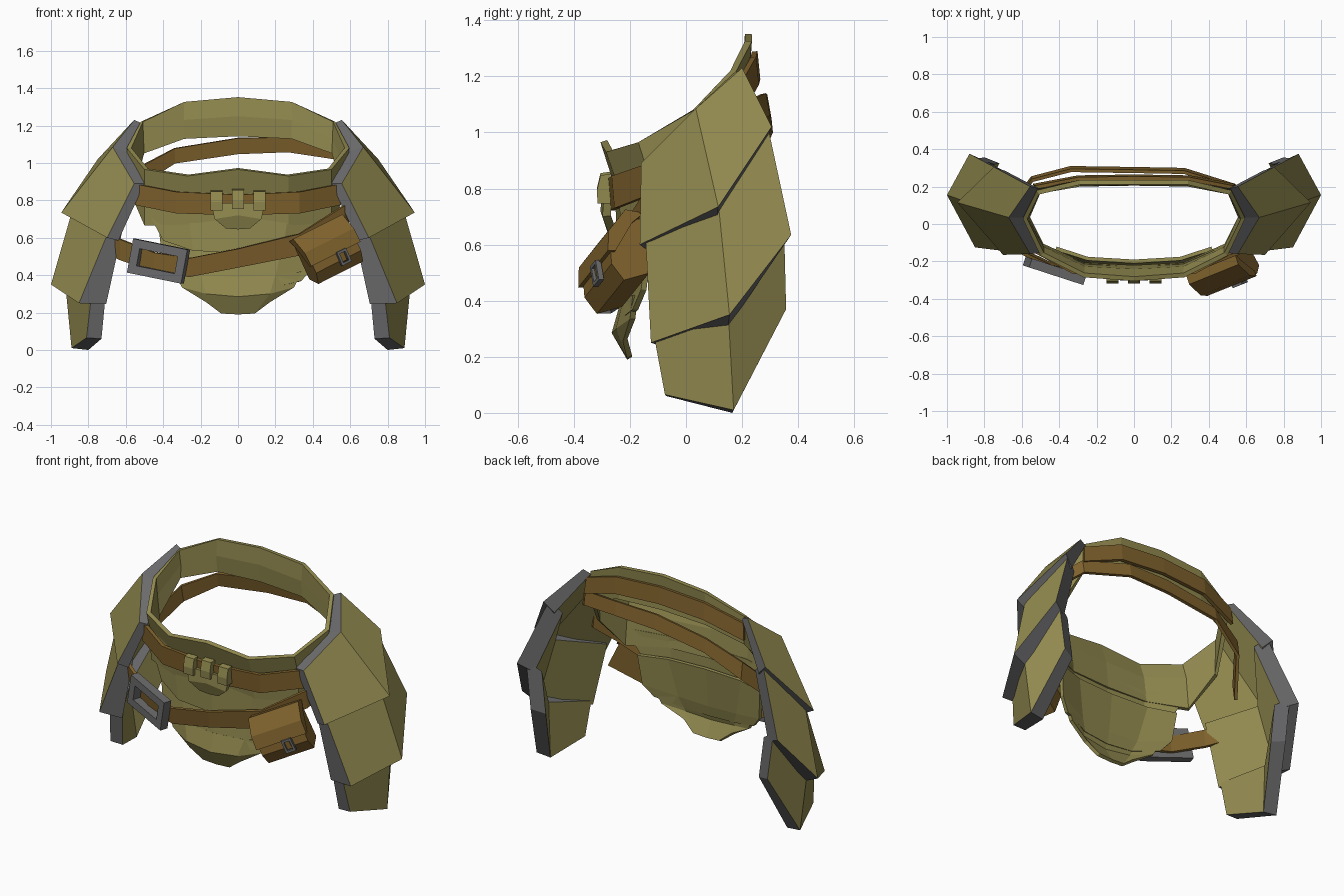
import bpy, bmesh, math
from mathutils import Matrix, Vector

if "Cube" in bpy.data.objects:
    bpy.data.objects.remove(bpy.data.objects["Cube"])


def material(name, rgb):
    m = bpy.data.materials.new(name)
    m.diffuse_color = (*rgb, 1)
    m.use_nodes = True
    m.node_tree.nodes["Principled BSDF"].inputs["Base Color"].default_value = m.diffuse_color
    return m


OLIVE = material("olive plate", (0.285, 0.25, 0.078))
BROWN = material("brown leather", (0.215, 0.122, 0.026))
GRAY = material("gray metal", (0.145, 0.145, 0.15))


def finish(name, bm, mats):
    me = bpy.data.meshes.new(name)
    bm.to_mesh(me)
    bm.free()
    for m in mats:
        me.materials.append(m)
    ob = bpy.data.objects.new(name, me)
    bpy.context.collection.objects.link(ob)
    return ob


def sheet(name, rows, mat, thick, closed=False, offset=-1):
    """Loft rows of points into a thick shell whose normals point away from the waist."""
    bm = bmesh.new()
    vs = [[bm.verts.new(p) for p in r] for r in rows]
    n = len(rows[0])
    for a, b in zip(vs, vs[1:]):
        for i in range(n if closed else n - 1):
            j = (i + 1) % n
            bm.faces.new((a[i], a[j], b[j], b[i]))
    bm.normal_update()
    out = 0
    for f in bm.faces:
        c = f.calc_center_median()
        out += f.normal.dot(Vector((c.x, c.y - 0.03, 0))) * f.calc_area()
    if out < 0:
        bmesh.ops.reverse_faces(bm, faces=bm.faces[:])
    ob = finish(name, bm, [mat])
    mod = ob.modifiers.new("thickness", "SOLIDIFY")
    mod.thickness = thick
    mod.offset = offset
    return ob


def hip_plate(name, outer, inner, s):
    """Folded two-panel plate: olive faces with a gray edge all round."""
    bm = bmesh.new()
    loops = []
    for top, low in (outer, inner):
        t, b = ([bm.verts.new((s * x, y, z)) for x, y, z in r] for r in (top, low))
        for i in (0, 1):
            bm.faces.new((t[i], t[i + 1], b[i + 1], b[i]))
        loops.append(t + b[::-1])
    o, q = loops
    for i in range(6):
        j = (i + 1) % 6
        bm.faces.new((o[i], o[j], q[j], q[i])).material_index = 1
    bmesh.ops.recalc_face_normals(bm, faces=bm.faces[:])
    return finish(name, bm, [OLIVE, GRAY])


def mirror(half, closed=False):
    """Complete a half row that starts at the front centre."""
    flip = [(-x, y, z) for x, y, z in half]
    if closed:
        return half + flip[-2:0:-1]
    return flip[:0:-1] + half


def prism(name, profile, half_width, mat, matrix):
    """Extrude a y-z profile along local x."""
    bm = bmesh.new()
    a = [bm.verts.new((-half_width, y, z)) for y, z in profile]
    b = [bm.verts.new((half_width, y, z)) for y, z in profile]
    n = len(profile)
    bm.faces.new(a)
    bm.faces.new(b[::-1])
    for i in range(n):
        j = (i + 1) % n
        bm.faces.new((a[j], a[i], b[i], b[j]))
    bmesh.ops.transform(bm, matrix=matrix, verts=bm.verts)
    bmesh.ops.recalc_face_normals(bm, faces=bm.faces[:])
    return finish(name, bm, [mat])


def frame(name, w, h, rim, thick, matrix):
    rows = []
    for d in (0, rim):
        x, z = w / 2 - d, h / 2 - d
        rows.append([matrix @ Vector(p) for p in
                     ((-x, 0, -z), (x, 0, -z), (x, 0, z), (-x, 0, z))])
    return sheet(name, rows, GRAY, thick, closed=True, offset=0)


def place(loc, yaw, tilt):
    return (Matrix.Translation(loc) @ Matrix.Rotation(math.radians(yaw), 4, 'Z')
            @ Matrix.Rotation(math.radians(tilt), 4, 'Y'))


# Waist band: tilted ring with a flared top edge
band = [
    [(0, -.305, .965), (.27, -.285, .93), (.5, -.17, .965), (.595, .03, 1.08),
     (.52, .18, 1.22), (.29, .235, 1.325), (0, .235, 1.35)],
    [(0, -.265, .84), (.27, -.25, .83), (.5, -.14, .87), (.59, .03, .98),
     (.52, .19, 1.13), (.29, .225, 1.23), (0, .23, 1.25)],
    [(0, -.245, .67), (.27, -.23, .67), (.5, -.125, .665), (.58, .03, .85),
     (.52, .18, 1.05), (.29, .235, 1.13), (0, .24, 1.145)],
]
sheet("waist_band", [mirror(r, True) for r in band], OLIVE, .025, closed=True)

# Layered front apron
aprons = {
    "upper_apron": [
        [(0, -.25, .74), (.27, -.23, .74), (.5, -.13, .77)],
        [(0, -.25, .52), (.24, -.235, .53), (.40, -.17, .585)]],
    "lower_apron": [
        [(0, -.21, .62), (.25, -.195, .62), (.42, -.14, .62)],
        [(0, -.235, .385), (.2, -.225, .395), (.40, -.16, .44)],
        [(0, -.25, .32), (.17, -.24, .33), (.34, -.19, .37)]],
    "apron_tongue": [
        [(0, -.235, .39), (.2, -.225, .40), (.34, -.19, .42)],
        [(0, -.265, .285), (.17, -.25, .30), (.30, -.2, .335)],
        [(0, -.21, .19), (.09, -.21, .195), (.17, -.225, .255)]],
}
for name, rows in aprons.items():
    sheet(name, [mirror(r) for r in rows], OLIVE, .02)

# Upper belt: front and back lengths, ends tucked under the hip guards
sheet("upper_belt_front", [
    mirror([(0, -.285, .83), (.33, -.265, .845), (.54, -.15, .885)]),
    mirror([(0, -.275, .72), (.33, -.255, .73), (.55, -.14, .775)])], BROWN, .02)
sheet("upper_belt_back", [
    mirror([(0, .255, 1.29), (.3, .25, 1.27), (.53, .205, 1.19)]),
    mirror([(0, .265, 1.19), (.3, .26, 1.17), (.54, .215, 1.09)])], BROWN, .02)

# Lower belt slung to one side: x, y, top, bottom
sling_front = [(-.70, -.10, .62, .51), (-.63, -.15, .59, .48), (-.45, -.235, .52, .415),
               (-.26, -.28, .49, .39), (0, -.29, .54, .44), (.33, -.255, .62, .505),
               (.57, -.16, .77, .66), (.66, -.05, .86, .76)]
sling_back = [(.62, .10, 1.04, .96), (.54, .2, 1.1, 1.02), (.27, .285, 1.14, 1.06),
              (0, .29, 1.135, 1.05), (-.34, .295, 1.08, 1.0), (-.55, .24, .97, .87),
              (-.67, .08, .80, .70)]
for name, pts in (("lower_belt_front", sling_front), ("lower_belt_back", sling_back)):
    sheet(name, [[(x, y, t) for x, y, t, b in pts],
                 [(x, y + .015, b) for x, y, t, b in pts]], BROWN, .018)

# Hip guards: three overlapping plates, rows run front, ridge, back
hips = {
    "upper_hip_plate": (
        [[(.555, -.16, .89), (.67, .035, 1.085), (.555, .2, 1.23)],
         [(.70, -.165, .6), (.945, .115, .735), (.75, .305, 1.02)]],
        [[(.50, -.155, .89), (.59, .035, 1.06), (.51, .19, 1.21)],
         [(.64, -.145, .585), (.86, .11, .69), (.69, .285, .96)]]),
    "middle_hip_plate": (
        [[(.69, -.145, .64), (.885, .115, .75), (.72, .29, 1.03)],
         [(.85, -.125, .25), (1.0, .155, .35), (.88, .375, .635)]],
        [[(.62, -.125, .63), (.80, .115, .70), (.65, .26, .96)],
         [(.705, -.11, .245), (.90, .15, .305), (.79, .335, .59)]]),
    "lower_hip_plate": (
        [[(.785, -.115, .28), (.925, .15, .37), (.835, .35, .65)],
         [(.81, -.075, .065), (.89, .17, .01), (.80, .357, .37)]],
        [[(.71, -.10, .27), (.83, .14, .32), (.75, .32, .6)],
         [(.73, -.07, .06), (.80, .165, 0), (.72, .325, .35)]]),
}
for side, s in (("right", 1), ("left", -1)):
    for name, (outer, inner) in hips.items():
        hip_plate(f"{side}_{name}", outer, inner, s)

# Front clasp: half-hexagon plate with three hooked tabs
sheet("clasp_plate", [mirror([(0, -.30, .785), (.145, -.292, .785)]),
                      mirror([(0, -.305, .72), (.125, -.298, .70)]),
                      mirror([(0, -.28, .645), (.065, -.28, .65)])],
      OLIVE, .03)
hook = [(-.27, .06), (-.305, .055), (-.318, 0), (-.315, -.045), (-.27, -.045)]
for i in (-1, 0, 1):
    prism(f"clasp_tab_{i + 2}", hook, .032, OLIVE,
          Matrix.Translation((i * .115, 0, .8 - abs(i) * .008)))

# Belt buckle
frame("belt_buckle", .31, .185, .046, .05, place((-.425, -.25, .475), -18, 11))

# Side pouch with flap and small buckle
spot = place((.475, -.23, .53), 22, -25) @ Matrix.Scale(.92, 4)
prism("pouch_body", [(.05, .12), (-.03, .13), (-.10, .04), (-.11, -.07),
                     (-.07, -.14), (.04, -.11)], .155, BROWN, spot)
prism("pouch_flap", [(.055, .14), (-.02, .155), (-.105, .065), (-.122, -.02),
                     (-.09, -.02), (0, .1)], .17, BROWN, spot)
prism("pouch_strap", [(-.10, .03), (-.125, -.02), (-.122, -.08), (-.10, -.08)],
      .018, BROWN, spot @ Matrix.Translation((.03, 0, 0)))
frame("pouch_buckle", .065, .085, .014, .02,
      spot @ Matrix.Translation((.035, -.125, -.055)))
